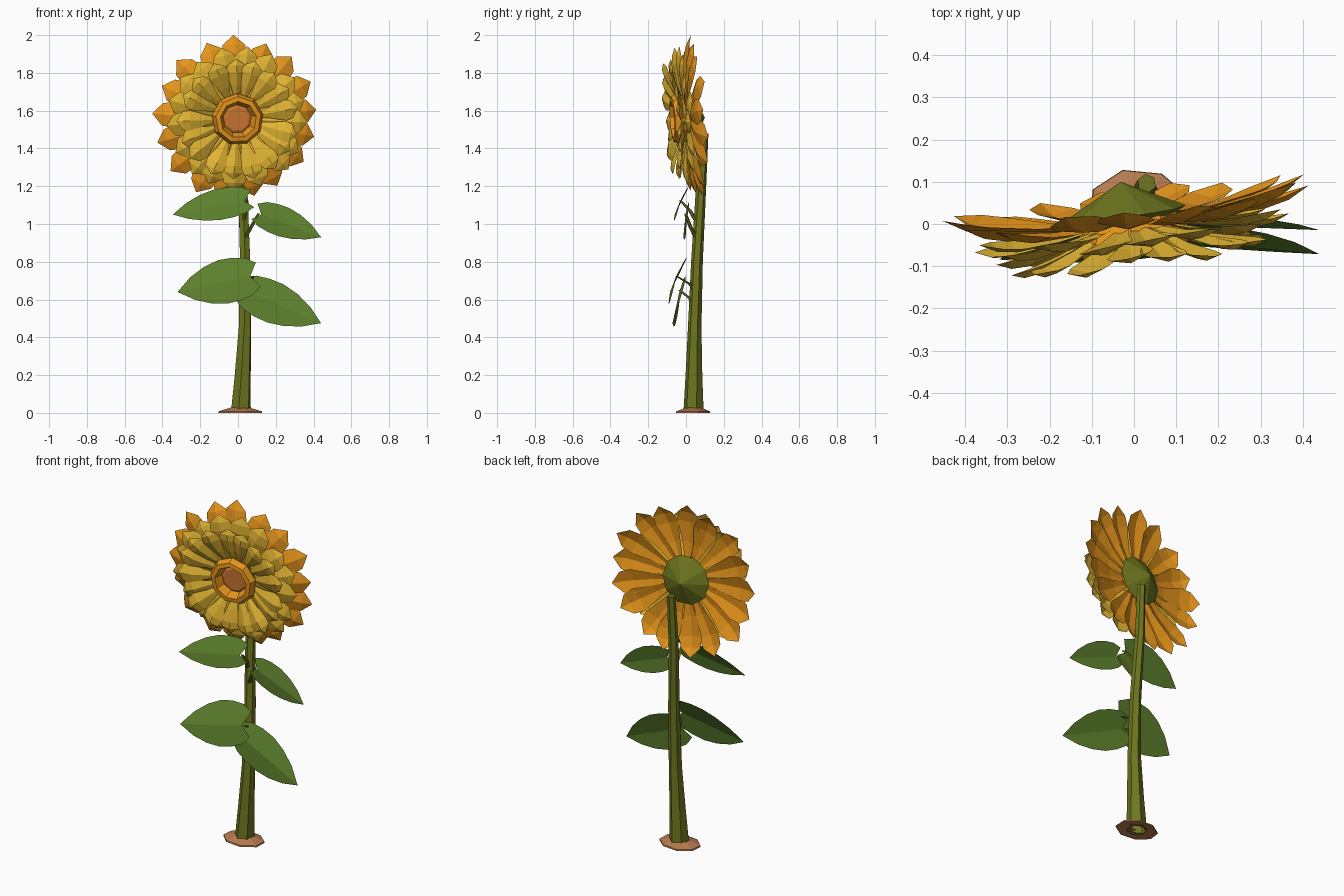
import bpy, bmesh, math, random
from mathutils import Matrix, Vector

random.seed(4)
cube = bpy.data.objects.get("Cube")
if cube:
    bpy.data.objects.remove(cube)


def material(name, rgb):
    m = bpy.data.materials.new(name)
    m.use_nodes = True
    col = tuple(c ** 2.2 for c in rgb) + (1.0,)
    m.diffuse_color = col
    m.node_tree.nodes["Principled BSDF"].inputs["Base Color"].default_value = col
    return m


YELLOW = material("yellow petal", (0.88, 0.70, 0.21))
ORANGE = material("orange petal", (0.90, 0.58, 0.13))
CENTRE = material("seed brown", (0.81, 0.47, 0.21))
STEM = material("stem green", (0.43, 0.46, 0.14))
LEAF = material("leaf green", (0.365, 0.50, 0.19))
SOIL = material("soil brown", (0.71, 0.48, 0.32))


def build(name, bm, mats, matrix=None):
    bmesh.ops.recalc_face_normals(bm, faces=bm.faces)
    me = bpy.data.meshes.new(name)
    bm.to_mesh(me)
    bm.free()
    for m in mats:
        me.materials.append(m)
    ob = bpy.data.objects.new(name, me)
    if matrix:
        ob.matrix_world = matrix
    bpy.context.collection.objects.link(ob)
    return ob


def skin(bm, rings, close=True):
    """Bridge rings of equal length; return vertex loops and faces per band."""
    bands = []
    loops = [[bm.verts.new(p) for p in r] for r in rings]
    for a, b in zip(loops, loops[1:]):
        n = len(a)
        bands.append([bm.faces.new((a[i], a[(i + 1) % n], b[(i + 1) % n], b[i]))
                      for i in range(n if close else n - 1)])
    return loops, bands


def circle(r, z, n, centre=(0, 0), turn=0.0):
    return [(centre[0] + r * math.cos(turn + math.tau * i / n),
             centre[1] + r * math.sin(turn + math.tau * i / n), z) for i in range(n)]


def tube(name, path, sides, mat):
    """Tapered tube, open at the start and capped at the end."""
    bm = bmesh.new()
    loops, _ = skin(bm, [circle(r, z, sides, (x, y), 0.3 + 0.25 * z) for x, y, z, r in path])
    bm.faces.new(loops[-1])
    return build(name, bm, [mat])


# Soil mound, open around the foot of the stem
bm = bmesh.new()
wobble = [random.uniform(0.95, 1.05) for _ in range(8)]
rings = [[(0.01 + x * w, 0.04 + y * w * 0.74, z) for (x, y, z), w in zip(circle(r, h, 8, turn=0.3), wobble)]
         for r, h in ((0.05, 0.006), (0.126, 0), (0.124, 0.008), (0.055, 0.028))]
skin(bm, rings)
build("soil_mound", bm, [SOIL])

# Stem
tube("stem", [(0.015, 0.04, 0.0, 0.055), (0.025, 0.042, 0.2, 0.045), (0.037, 0.046, 0.45, 0.036),
              (0.038, 0.058, 0.8, 0.031), (0.025, 0.08, 1.2, 0.027), (0.03, 0.096, 1.48, 0.023)], 6, STEM)

# Leaves: folded blades along a midrib in the x-z plane, leaning forward at the bottom
STATIONS = ((-0.07, 0.55), (0.06, 0.86), (0.22, 0.98), (0.4, 1.0), (0.6, 0.84), (0.8, 0.52), (1.0, 0.0))


def leaf(name, base, tip, up, down, depth, lean, joint):
    bm = bmesh.new()
    b, t = Vector(base), Vector(tip)
    axis = t - b
    side = Vector((-axis.y, axis.x)).normalized()
    if side.y < 0:
        side = -side

    def point(s, off):
        p = b + axis * s + side * off
        return (p.x, depth + lean * (p.y - b.y) + 0.16 * abs(off), p.y)

    rows = [[point(s, up * w), point(max(s, 0.02) + 0.02, 0), point(s, -down * w)]
            for s, w in STATIONS[:-1]]
    loops, _ = skin(bm, rows, close=False)
    end = bm.verts.new(point(1, 0))
    for i in (0, 1):
        bm.faces.new((loops[-1][i], loops[-1][i + 1], end))
    build(name, bm, [LEAF])
    tube(name + "_stalk", [(joint[0], 0.05, joint[1], 0.012),
                           ((joint[0] + b.x) / 2, 0.02, (joint[1] + b.y) / 2, 0.011),
                           (b.x, depth, b.y, 0.008)], 5, STEM)


leaf("upper_right_leaf", (0.05, 1.125), (-0.345, 1.05), 0.09, 0.075, -0.03, 0.4, (0.03, 1.02))
leaf("upper_left_leaf", (0.11, 1.055), (0.44, 0.93), 0.085, 0.075, -0.002, 0.1, (0.04, 0.93))
leaf("lower_right_leaf", (0.08, 0.725), (-0.32, 0.64), 0.12, 0.115, -0.052, 0.38, (0.04, 0.64))
leaf("lower_left_leaf", (0.035, 0.65), (0.44, 0.475), 0.11, 0.11, -0.033, 0.22, (0.04, 0.56))

# Flower head frame: local z points out of the face
HEAD = (Matrix.Translation((-0.013, 0.05, 1.561)) @ Matrix.Rotation(math.radians(7), 4, 'Z')
        @ Matrix.Rotation(math.radians(94), 4, 'X'))


def petals(name, count, r0, r1, z0, z1, arch, width, turn, mat):
    """Ring of folded, arched, pointed petals running from z0 at the base to z1 at the tip."""
    bm = bmesh.new()
    outline = ((0.0, 0.17), (0.35, 0.55), (0.68, 1.0), (0.85, 0.86))
    for i in range(count):
        length = (r1 - r0) * random.uniform(0.95, 1.02)
        lift = random.uniform(-0.016, 0.016)
        spin = Matrix.Rotation(turn + math.tau * i / count + random.uniform(-0.05, 0.05), 3, 'Z')
        twist = random.uniform(-0.15, 0.15)
        rows = []
        for s, w in outline:
            half = width * w / 2
            z = z0 + (z1 - z0 + lift) * s + arch * 4 * s * (1 - s)
            rows.append([spin @ Vector((r0 + length * s, k * half,
                                        z + twist * k * half + (0.018 * w if k == 0 else 0)))
                         for k in (-1, 0, 1)])
        loops, _ = skin(bm, rows, close=False)
        tip = bm.verts.new(spin @ Vector((r0 + length, 0, z1 + lift)))
        for k in (0, 1):
            bm.faces.new((loops[-1][k], loops[-1][k + 1], tip))
    build(name, bm, [mat], HEAD)


# Outer petals sweep back, inner petals cup forward
petals("outer_petals", 17, 0.09, 0.44, 0.04, 0.0, 0.016, 0.138, math.pi / 2 + 0.03, ORANGE)
petals("middle_petals", 17, 0.09, 0.385, 0.052, 0.06, 0.012, 0.132, math.pi / 2 + 0.2, YELLOW)
petals("inner_petals", 17, 0.10, 0.325, 0.065, 0.122, 0.01, 0.112, math.pi / 2 + 0.07, YELLOW)

# Seed disc: orange rim with a recessed brown middle
bm = bmesh.new()
profile = ((0.11, 0.03), (0.138, 0.09), (0.122, 0.122), (0.097, 0.125), (0.076, 0.078), (0.064, 0.085))
loops, bands = skin(bm, [circle(r, z, 9, turn=0.2) for r, z in profile])
cap = bm.faces.new(loops[-1])
for f in bands[4] + [cap]:
    f.material_index = 1
build("seed_disc", bm, [ORANGE, CENTRE], HEAD)

# Green calyx: a shallow cone behind the head
bm = bmesh.new()
loops, _ = skin(bm, [circle(0.09, 0.045, 10), circle(0.142, 0.022, 10, (-0.008, 0))])
apex = bm.verts.new((-0.012, 0, -0.052))
rim = loops[-1]
for i in range(10):
    bm.faces.new((rim[i], rim[(i + 1) % 10], apex))
build("calyx", bm, [STEM], HEAD)
